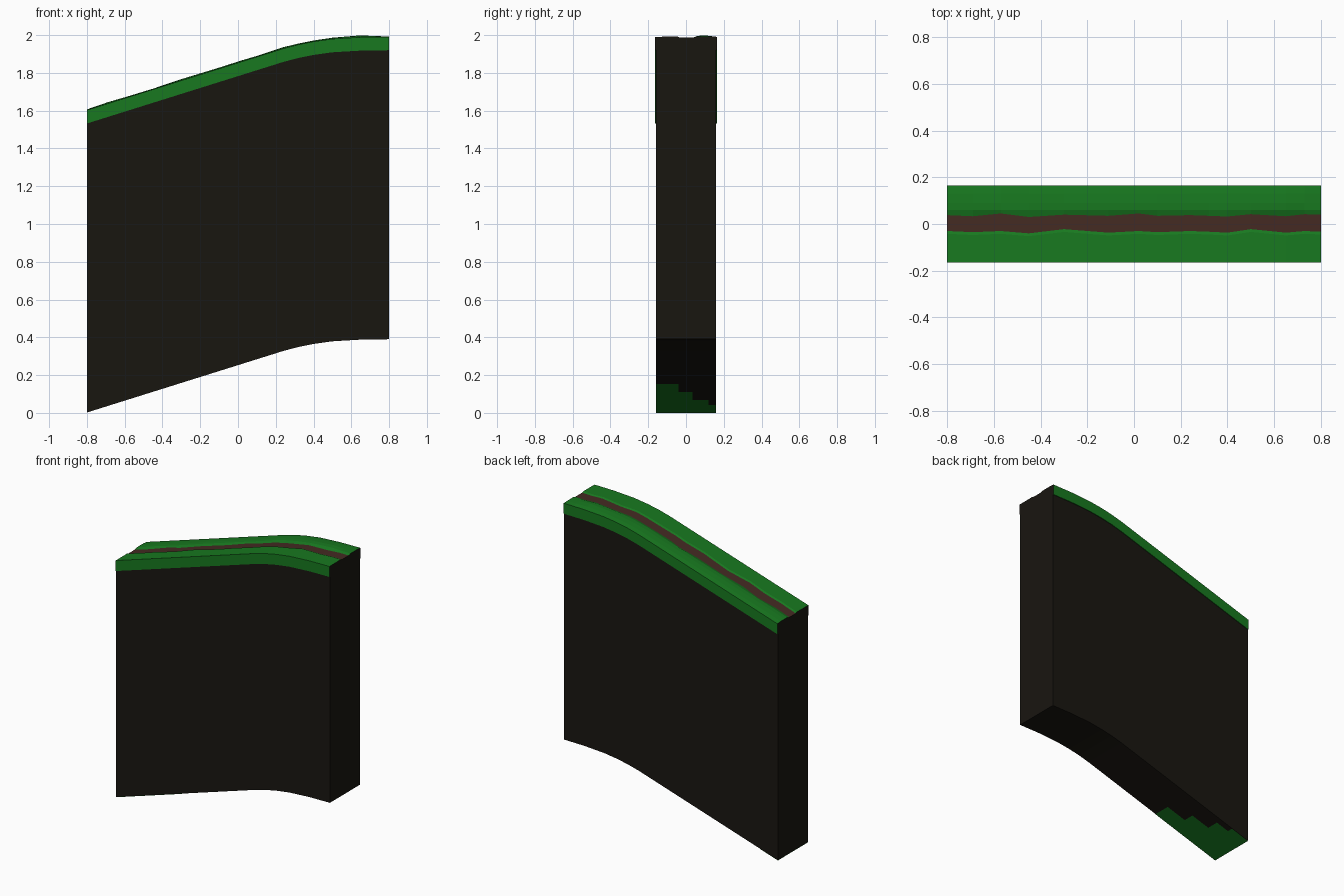
import bpy

if "Cube" in bpy.data.objects:
    bpy.data.objects.remove(bpy.data.objects["Cube"])

# Height of the sloping underside along x (straight ramp, then easing to level)
CURVE = [(-0.8, 0.002), (0.24, 0.328), (0.32, 0.349), (0.4, 0.365),
         (0.5, 0.379), (0.65, 0.388), (0.8, 0.39)]

# Stations: x, front edge of path, back edge of path, grass ridge height
STATIONS = [
    (-0.8, -0.03, 0.038, 0.002), (-0.69, -0.035, 0.033, 0.006),
    (-0.57, -0.03, 0.045, 0.003), (-0.45, -0.04, 0.03, 0.002),
    (-0.3, -0.022, 0.04, 0.006), (-0.11, -0.037, 0.035, 0.004),
    (0.02, -0.03, 0.045, 0.005), (0.1, -0.035, 0.035, 0.003),
    (0.24, -0.03, 0.038, 0.006), (0.32, -0.033, 0.035, 0.004),
    (0.4, -0.037, 0.032, 0.004), (0.5, -0.022, 0.042, 0.005),
    (0.65, -0.037, 0.033, 0.009), (0.73, -0.03, 0.042, 0.003),
    (0.8, -0.033, 0.04, 0.0)]

SIDE, RIM = 0.16, 0.165          # half widths of earth and grass
LIP, TOP, PATH = 1.53, 1.603, 1.597


def base_z(x):
    for (x0, z0), (x1, z1) in zip(CURVE, CURVE[1:]):
        if x <= x1:
            return z0 + (z1 - z0) * (x - x0) / (x1 - x0)
    return CURVE[-1][1]


def material(name, rgb):
    m = bpy.data.materials.new(name)
    m.diffuse_color = (*rgb, 1)
    m.use_nodes = True
    m.node_tree.nodes["Principled BSDF"].inputs["Base Color"].default_value = m.diffuse_color
    return m


def make(name, verts, faces, mat):
    me = bpy.data.meshes.new(name)
    me.from_pydata(verts, [], faces)
    me.materials.append(mat)
    ob = bpy.data.objects.new(name, me)
    bpy.context.collection.objects.link(ob)
    return ob


def place(station, section):
    x = station[0]
    return [(x, y, base_z(x) + z) for y, z in section(station)]


def loft(name, section, mat):
    rows = [place(s, section) for s in STATIONS]
    n = len(rows[0])
    faces = [(i * n + j, i * n + j + 1, (i + 1) * n + j + 1, (i + 1) * n + j)
             for i in range(len(rows) - 1) for j in range(n - 1)]
    return make(name, [v for r in rows for v in r], faces, mat)


# Cross-sections as (y, height above underside), running round the outside
def earth(s):
    return [(-SIDE, LIP), (-SIDE, 0), (SIDE, 0), (SIDE, LIP)]


def back_grass(s):
    return [(SIDE, LIP), (RIM, LIP), (RIM, TOP - 0.002), (0.13, TOP + s[3] * 0.5),
            (0.09, TOP + s[3] * 0.85), (0.06, TOP + s[3] * 0.5), (s[2], PATH)]


def path(s):
    return [(s[2], PATH), (s[1], PATH)]


def front_grass(s):
    return [(s[1], PATH), (s[1] - 0.012, TOP - 0.001), (-RIM, TOP - 0.002),
            (-RIM, LIP), (-SIDE, LIP)]


def outline(s):
    return earth(s)[1:3] + back_grass(s) + front_grass(s)


soil_mat = material("soil", (0.0095, 0.0078, 0.0053))
grass_mat = material("grass", (0.009, 0.19, 0.014))
path_mat = material("path", (0.058, 0.023, 0.016))

loft("earth_wall", earth, soil_mat)
loft("grass_back", back_grass, grass_mat)
loft("dirt_path", path, path_mat)
loft("grass_front", front_grass, grass_mat)

# Dark closing faces at both ends
for name, station, step in (("end_left", STATIONS[0], -1), ("end_right", STATIONS[-1], 1)):
    loop = place(station, outline)[::step]
    loop = [v for i, v in enumerate(loop) if v != loop[i - 1]]
    make(name, loop, [tuple(range(len(loop)))], soil_mat)

# Stepped grass patch on the underside at the low end
verts, faces = [], []
for y0, y1, x1 in ((-0.16, -0.04, -0.31), (-0.04, 0.035, -0.45),
                   (0.035, 0.12, -0.58), (0.12, 0.16, -0.67)):
    k = len(verts)
    verts += [(x, y, base_z(x) - 0.002) for x, y in
              ((-0.8, y0), (-0.8, y1), (x1, y1), (x1, y0))]
    faces.append((k, k + 1, k + 2, k + 3))
make("underside_grass_patch", verts, faces, grass_mat)
